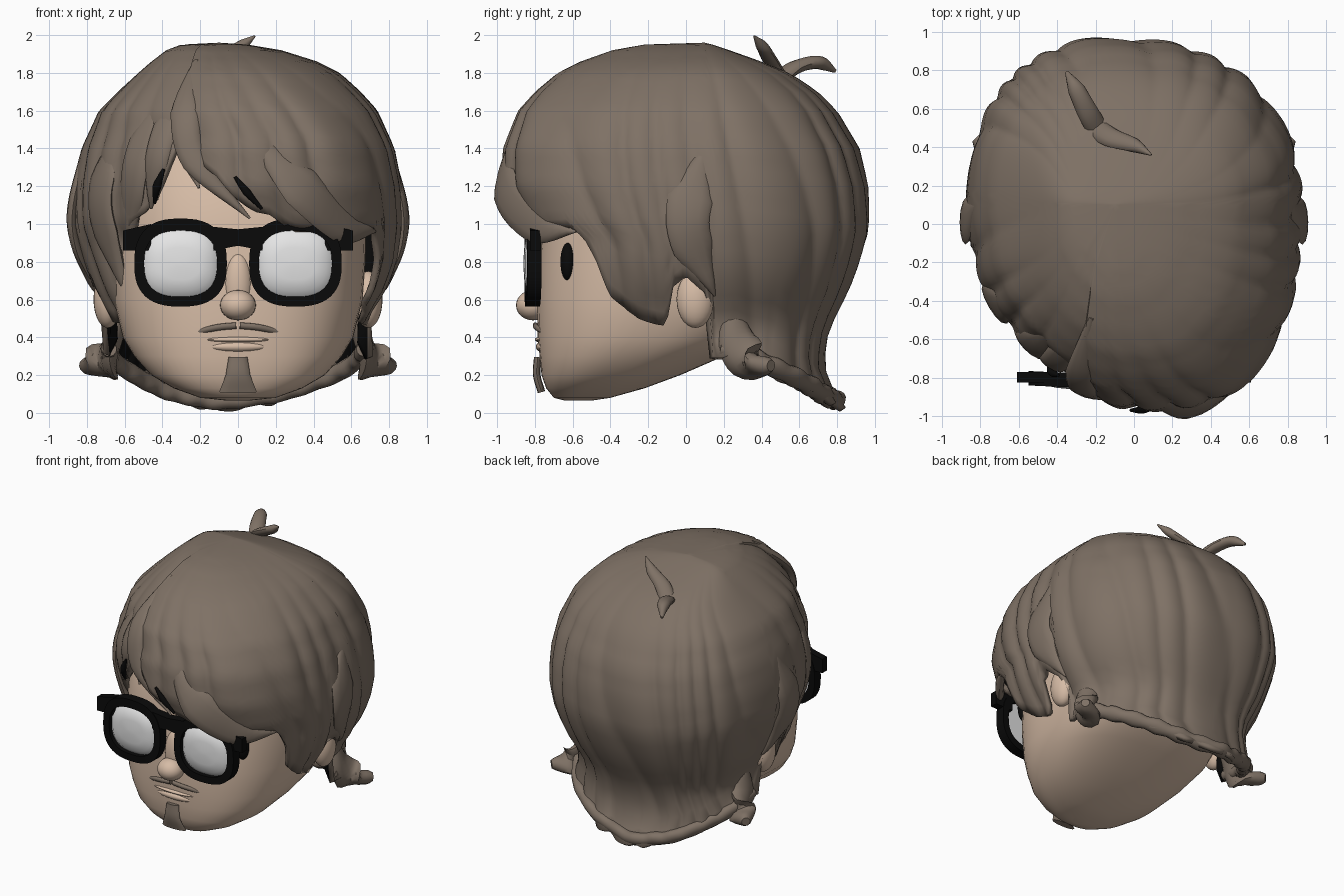
import bpy, bmesh, math
from mathutils import Vector

if "Cube" in bpy.data.objects:
    bpy.data.objects.remove(bpy.data.objects["Cube"])


def material(name, *rgb):
    m = bpy.data.materials.new(name)
    m.use_nodes = True
    m.diffuse_color = (*rgb, 1)
    m.node_tree.nodes["Principled BSDF"].inputs["Base Color"].default_value = (*rgb, 1)
    return m


SKIN = material("skin", 0.67, 0.5, 0.38)
HAIR = material("brown hair", 0.21, 0.165, 0.13)
BLACK = material("black", 0.003, 0.003, 0.003)
LENS = material("pale lens", 0.78, 0.78, 0.78)


def lerp_table(table, x):
    """Linear lookup in rows sorted by their first entry."""
    if x <= table[0][0]:
        return table[0][1:]
    for a, b in zip(table, table[1:]):
        if x <= b[0]:
            k = (x - a[0]) / (b[0] - a[0])
            return [p + (q - p) * k for p, q in zip(a[1:], b[1:])]
    return table[-1][1:]


def power(v, p):
    return math.copysign(abs(v) ** p, v)


def finish(bm, name, mat, angle=40):
    me = bpy.data.meshes.new(name)
    bm.to_mesh(me)
    bm.free()
    ob = bpy.data.objects.new(name, me)
    bpy.context.collection.objects.link(ob)
    me.materials.append(mat)
    bpy.ops.object.select_all(action='DESELECT')
    ob.select_set(True)
    bpy.context.view_layer.objects.active = ob
    bpy.ops.object.shade_smooth_by_angle(angle=math.radians(angle))
    return ob


def loft(name, rings, mat, caps=True, loop=False, angle=40):
    bm = bmesh.new()
    rows = [[bm.verts.new(p) for p in ring] for ring in rings]
    n = len(rows[0])
    pairs = list(zip(rows, rows[1:])) + ([(rows[-1], rows[0])] if loop else [])
    for a, b in pairs:
        for j in range(n):
            k = (j + 1) % n
            bm.faces.new((a[j], b[j], b[k], a[k]))
    if caps:
        bm.faces.new(rows[0])
        bm.faces.new(rows[-1])
    bmesh.ops.remove_doubles(bm, verts=bm.verts, dist=0.0005)
    if caps or loop:
        bmesh.ops.recalc_face_normals(bm, faces=bm.faces)
    return finish(bm, name, mat, angle)


def ball(name, loc, size, mat):
    bm = bmesh.new()
    bmesh.ops.create_uvsphere(bm, u_segments=24, v_segments=14, radius=1)
    bmesh.ops.scale(bm, vec=size, verts=bm.verts)
    bmesh.ops.translate(bm, vec=loc, verts=bm.verts)
    return finish(bm, name, mat)


def lock(name, pts, widths, thick, mat=HAIR, steps=18):
    """Flattened strand swept along a smooth path, lying on the head."""
    pts = [Vector(p) for p in pts]
    ext = [pts[0] * 2 - pts[1]] + pts + [pts[-1] * 2 - pts[-2]]

    def at(u):
        i = min(int(u * (len(pts) - 1)), len(pts) - 2)
        t = u * (len(pts) - 1) - i
        a, b, c, d = ext[i:i + 4]
        return b + (c - a) * t / 2 + (a * 2 - b * 5 + c * 4 - d) * t**2 / 2 + (b * 3 - a - c * 3 + d) * t**3 / 2

    table = [(i / (len(widths) - 1), w) for i, w in enumerate(widths)]
    rings = []
    for s in range(steps + 1):
        u = s / steps
        p = at(u)
        tan = (at(min(u + .02, 1)) - at(max(u - .02, 0))).normalized()
        side = tan.cross(p - Vector((0, 0, 0.9))).normalized()
        out = side.cross(tan)
        w = lerp_table(table, u)[0]
        h = min(thick, w)
        rings.append([p + side * w * math.cos(a) + out * h * math.sin(a)
                      for a in (math.tau * k / 12 for k in range(12))])
    return loft(name, rings, mat)


# Head: rows of height, half width, front, back
HEAD = [(.065, .06, -.64, -.5), (.08, .2, -.7, -.4), (.13, .34, -.74, -.22), (.2, .46, -.765, -.03),
        (.3, .55, -.775, .2), (.4, .61, -.785, .4), (.6, .66, -.79, .6), (.8, .675, -.78, .72),
        (1, .68, -.76, .78), (1.3, .65, -.7, .75), (1.55, .5, -.5, .6), (1.7, .2, -.2, .3)]
rings = []
for z, w, f, b in HEAD:
    ring = []
    for k in range(64):
        a = math.tau * k / 64
        ring.append((w * power(math.cos(a), .8), (f + b) / 2 + (b - f) / 2 * power(math.sin(a), .8), z))
    rings.append(ring)
loft("head", rings, SKIN, angle=70)
ball("nose_tip", (0, -.81, .57), (.095, .09, .08), SKIN)
ball("nose_bridge", (0, -.755, .68), (.075, .06, .17), SKIN)
ball("upper_lip", (0, -.765, .388), (.17, .035, .016), SKIN)
ball("lower_lip", (0, -.76, .35), (.15, .035, .028), SKIN)
lock("goatee", [(0, -.785, .295), (0, -.79, .2), (0, -.765, .11)], [.05, .065, .1], .02)

# Hair shell: rows of height, left, right, front, back
SHELL = [(.0, .6, -.6, -.8, .87), (.1, .7, -.7, -.8, .79), (.25, .75, -.75, -.8, .73), (.4, .68, -.68, -.8, .75),
         (.5, .69, -.69, -.8, .79), (.65, .79, -.77, -.8, .87), (.8, .85, -.82, -.8, .93), (.93, .87, -.86, -.81, .97),
         (1, .88, -.88, -.9, .98), (1.2, .87, -.87, -.98, .97), (1.4, .83, -.83, -.97, .92), (1.6, .74, -.74, -.89, .8),
         (1.7, .65, -.64, -.8, .7), (1.8, .54, -.53, -.68, .55), (1.86, .42, -.46, -.56, .4), (1.92, .23, -.38, -.39, .23),
         (1.95, .05, -.3, -.22, .14), (1.96, -.1, -.1, .1, .1)]
# Hem height against angle in degrees; -90 is the front and 0 the left
HEM = [(-180, .66), (-174, .7), (-171, .66), (-169, .46), (-159, .48), (-149, .62), (-142, .82), (-138, .97),
       (-132, 1.05), (-126, 1.2), (-120, 1.42), (-114, 1.38), (-105, 1.25), (-97, 1.14), (-90, 1.05), (-80, .96),
       (-70, .93), (-60, .92), (-50, .97), (-45, .98), (-39, .82), (-32, .62), (-21, .48), (-11, .46), (-9, .66),
       (-5, .7), (1, .62), (3, .3), (20, .26), (45, .15), (70, .05), (90, .02),
       (110, .05), (135, .15), (160, .26), (177, .3), (179, .62), (180, .66)]


def hair_point(deg, z, lift=1.0):
    left, right, front, back = lerp_table(SHELL, z)
    a = math.radians(deg)
    c, s = power(math.cos(a), .9), power(math.sin(a), .9)
    fade = min(1, (1.96 - z) * 2)
    phase = a * 11 + math.sin(3 * a) + 1.3 * math.sin(5 * a + 1) + 2.2 * z
    r = lift - .032 * (1 - abs(math.sin(phase)) ** .8) * fade
    if -160 < deg < -118:                       # lower layer beside the parting
        r -= .06 * (deg + 160) / 42
    reach_x = left + .1 if c > 0 else -.1 - right
    reach_y = back - .1 if s > 0 else .1 - front
    return Vector((-.1 + reach_x * c * r + .2 * max(0, -s) ** 2 * fade, .1 + reach_y * s * r, z))


COLS, ROWS = 240, 32
rings = []
for i in range(ROWS + 1):
    ring = []
    for k in range(COLS):
        deg = -180 + 360 * k / COLS
        hem = lerp_table(HEM, deg)[0] + .025 * (1 - abs(math.sin(math.radians(deg) * 11 + 1)))
        ring.append(hair_point(deg, hem + (1.96 - hem) * math.cos(i / ROWS * math.pi / 2)))
    rings.append(ring)
hair = loft("hair_shell", rings, HAIR, caps=False, angle=60)
# The lining is black above the nape and brown below it
for m in (BLACK, HAIR, HAIR):
    hair.data.materials.append(m)
for f in hair.data.polygons:
    f.material_index = 0 if f.center.z > .27 else 2
solid = hair.modifiers.new("thickness", 'SOLIDIFY')
solid.thickness = .035
solid.offset = -1
solid.material_offset = 1

# Locks lying on the shell, given as angle and height, rising out of it at the top
ON_SHELL = {
    "parting_lock": ([(-114, 1.86), (-116, 1.6), (-112, 1.33), (-92, 1.03)], .08),
    "parting_tip": ([(-116, 1.7), (-119, 1.45), (-110, 1.19)], .055),
    "fringe_sweep": ([(-92, 1.5), (-78, 1.2), (-62, 1.0), (-44, .96)], .12),
    "right_front_lock": ([(-122, 1.75), (-128, 1.4), (-130, 1.08)], .08),
    "right_temple_lock": ([(-132, 1.7), (-137, 1.3), (-140, .86)], .1),
    "right_side_lock": ([(-152, 1.5), (-152, 1.1), (-147, .62)], .12),
    "left_ear_lock": ([(0, 1.4), (-4, 1), (3, .62)], .12),
    "right_ear_lock": ([(180, 1.4), (-176, 1), (178, .62)], .12),
}
for name, (path, w) in ON_SHELL.items():
    pts = [hair_point(d, z, .96 if i == 0 else 1) for i, (d, z) in enumerate(path)]
    lock(name, pts, [w * .2, w, w * .9, .006], .03)

# Dark gaps between the fringe strands
lock("fringe_gap", [hair_point(d, z, 1.015) for d, z in ((-97, 1.25), (-93, 1.17), (-89, 1.08))],
     [.008, .022, .008], .02, BLACK)
lock("temple_gap", [hair_point(d, z, 1.03) for d, z in ((-124, 1.29), (-126, 1.2), (-127, 1.11))],
     [.008, .025, .008], .02, BLACK)

# Rolled hem along the nape
lock("nape_roll", [hair_point(d, lerp_table(HEM, d)[0] + .045, .97) for d in range(6, 176, 12)],
     [.04] + [.06, .045] * 14 + [.04], .045, steps=84)

# Two loose strands at the crown
lock("crown_strand_front", [(-.2, .5, 1.78), (-.12, .45, 1.86), (0, .41, 1.93), (.09, .36, 1.995)],
     [.06, .055, .04, .005], .03)
lock("crown_strand_back", [(-.18, .48, 1.76), (-.24, .58, 1.83), (-.3, .7, 1.855), (-.35, .79, 1.81)],
     [.06, .055, .045, .01], .035)


def rim_point(side, a, grow, y):
    x = side * .304 + (.193 + grow) * power(math.cos(a), .78)
    top = .012 if grow > .04 and math.sin(a) > 0 else 0
    return (x, y + .05 * x * x, .79 + (.175 + grow + top) * power(math.sin(a), .78))


def bar(name, x0, x1, low, high, y0, y1, mat):
    """Block whose height may differ at its two ends."""
    rings = [[(x, y0, a), (x, y1, a), (x, y1, b), (x, y0, b)] for x, a, b in ((x0, *low), (x1, *high))]
    return loft(name, rings, mat)


# Paired parts: glasses, eyes, ears, moustache and side flips
for s, word in ((1, "left"), (-1, "right")):
    rings = [[rim_point(s, math.tau * k / 48, g, y) for g, y in ((.052, -.855), (.052, -.78), (0, -.78), (0, -.855))]
             for k in range(48)]
    loft(word + "_rim", rings, BLACK, caps=False, loop=True)
    rings = [[rim_point(s, math.tau * k / 48, g, y) for k in range(48)]
             for g, y in ((.003, -.82), (-.03, -.85), (-.09, -.86), (-.16, -.865))]
    loft(word + "_lens", rings, LENS)
    bar(word + "_hinge", s * .46, s * .61, (.86, 1.0), (.86, .965), -.825, -.77, BLACK)
    bar(word + "_bridge", 0, s * .13, (.885, .972), (.86, .985), -.85, -.785, BLACK)
    ball(word + "_eye", (s * .475, -.625, .8), (.05, .04, .1), BLACK)
    ball(word + "_ear", (s * .69, .05, .6), (.075, .1, .15), SKIN)
    lock(word + "_moustache", [(s * .01, -.795, .462), (s * .11, -.79, .452), (s * .23, -.745, .425)],
         [.018, .018, .015], .015)
    lock(word + "_flip", [(s * .63, .24, .52), (s * .67, .28, .36), (s * .72, .35, .26), (s * .82, .45, .25)],
         [.06, .11, .12, .03], .05)
